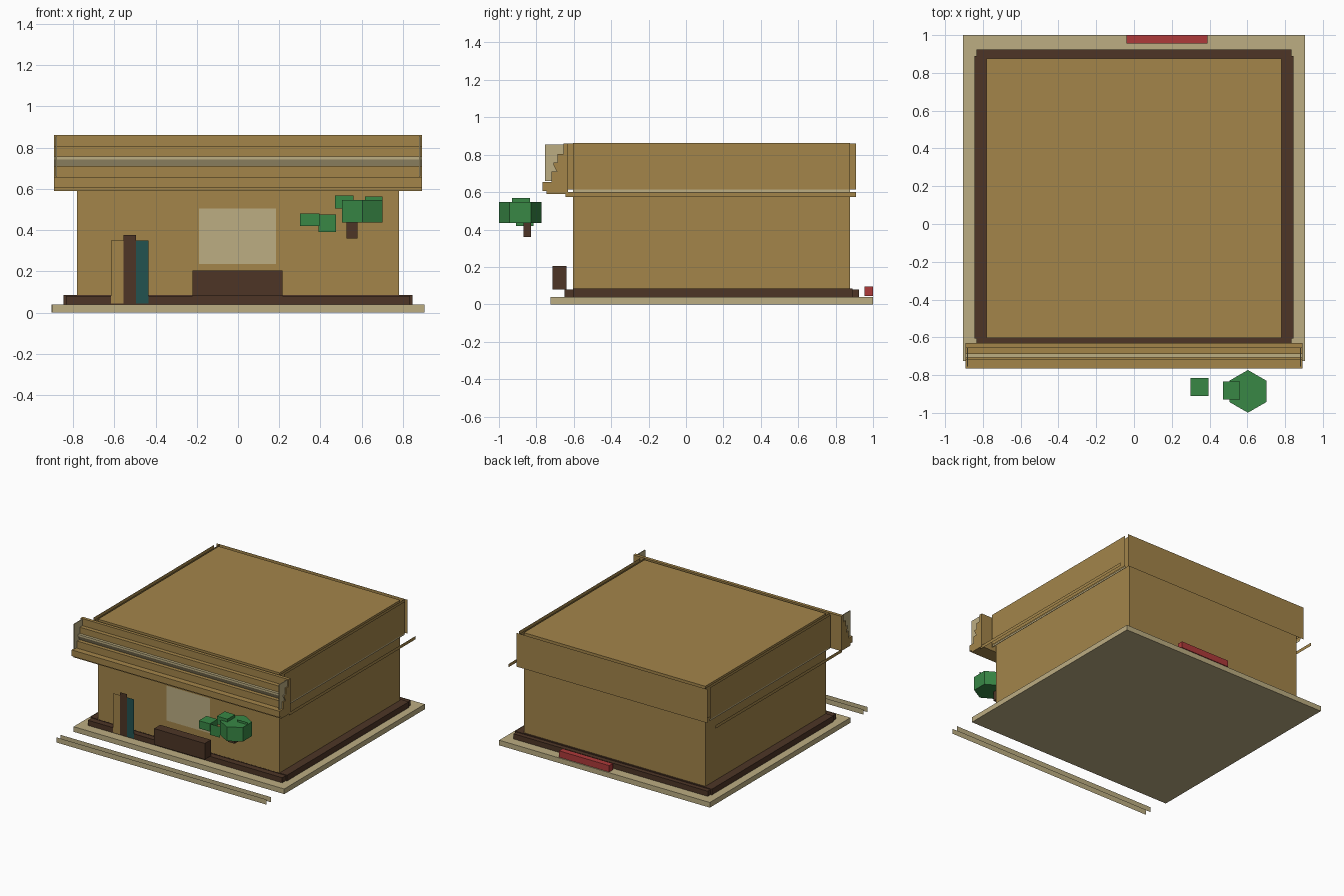
import bpy, bmesh, math
from mathutils import Matrix, Vector

cube = bpy.data.objects.get("Cube")
if cube:
    bpy.data.objects.remove(cube, do_unlink=True)


def material(name, *rgb):
    lin = [((c / 255 + 0.055) / 1.055) ** 2.4 for c in rgb] + [1.0]
    m = bpy.data.materials.new(name)
    m.use_nodes = True
    m.diffuse_color = lin
    m.node_tree.nodes["Principled BSDF"].inputs["Base Color"].default_value = lin
    return m


TAN = material("tan wall", 163, 133, 74)
BEIGE = material("beige stone", 188, 173, 130)
BROWN = material("dark brown", 77, 53, 38)
GREEN = material("leaf green", 56, 135, 69)
RED = material("red", 174, 58, 58)
TEAL = material("teal", 34, 82, 80)


def finish(name, bm, *mats):
    me = bpy.data.meshes.new(name)
    bm.to_mesh(me)
    bm.free()
    for m in mats:
        me.materials.append(m)
    ob = bpy.data.objects.new(name, me)
    bpy.context.collection.objects.link(ob)
    return ob


def box(name, mat, x, y, z):
    """Box from (min, max) ranges."""
    bm = bmesh.new()
    size = [b - a for a, b in (x, y, z)]
    mid = Vector([(a + b) / 2 for a, b in (x, y, z)])
    bmesh.ops.create_cube(bm, size=1, matrix=Matrix.Translation(mid) @ Matrix.Diagonal((*size, 1)))
    return finish(name, bm, mat)


def sheet(name, mat, corners):
    bm = bmesh.new()
    bm.faces.new([bm.verts.new(c) for c in corners])
    return finish(name, bm, mat)


def front_sheet(name, mat, x, y, z):
    return sheet(name, mat, [(x[0], y, z[0]), (x[1], y, z[0]), (x[1], y, z[1]), (x[0], y, z[1])])


def side_sheet(name, mat, x, y, z):
    return sheet(name, mat, [(x, y[0], z[0]), (x, y[1], z[0]), (x, y[1], z[1]), (x, y[0], z[1])])


# Ground slab, plinth and main block
box("ground_slab", BEIGE, (-.905, .905), (-.725, 1), (0, .04))
box("plinth_long", BROWN, (-.835, .835), (-.65, .925), (.04, .08))
box("plinth_wide", BROWN, (-.845, .845), (-.605, .89), (.04, .085))
box("main_block", TAN, (-.78, .78), (-.604, .877), (.04, .862))

# Thin parapet panels around the upper walls
front_sheet("back_parapet", TAN, (.82, -.82), .91, (.6, .862))
for side, label in ((1, "left"), (-1, "right")):
    side_sheet(label + "_parapet", TAN, side * .82, (-.604, .877), (.615, .862))
    side_sheet(label + "_parapet_backing", TAN, side * .795, (-.64, .91), (.615, .86))
    side_sheet(label + "_parapet_trim", BEIGE, side * .815, (-.604, .877), (.6, .615))
    side_sheet(label + "_eave_strip", TAN, side * .89, (-.645, .91), (.575, .6))
    # Flat bracket closing each cornice end
    box(label + "_cornice_bracket", BEIGE, sorted((side * .878, side * .884)),
        (-.755, -.64), (.66, .855))

# Stepped front cornice swept across the facade
profile = [(-.63, .86), (-.655, .86), (-.655, .805), (-.687, .805), (-.687, .757),
           (-.708, .757), (-.708, .743), (-.69, .71), (-.72, .71), (-.72, .655),
           (-.766, .655), (-.766, .607), (-.745, .607), (-.745, .59), (-.63, .59)]
bm = bmesh.new()
end = bm.faces.new([bm.verts.new((-.893, y, z)) for y, z in profile])
new = bmesh.ops.extrude_face_region(bm, geom=[end])["geom"]
bmesh.ops.translate(bm, vec=(1.786, 0, 0), verts=[v for v in new if isinstance(v, bmesh.types.BMVert)])
bmesh.ops.recalc_face_normals(bm, faces=bm.faces)
for f in bm.faces:
    c = f.calc_center_median()
    # Beige moulding in the middle of the steps
    if abs(c.x) < .1 and .71 < c.z < .76 and -.71 < c.y < -.69:
        f.material_index = 1
finish("front_cornice", bm, TAN, BEIGE)

# Window, planter and entrance
front_sheet("window", BEIGE, (-.19, .185), -.608, (.235, .505))
box("planter", BROWN, (-.22, .215), (-.715, -.64), (.08, .205))
front_sheet("door_frame", TAN, (-.615, -.555), -.654, (.045, .35))
front_sheet("door_post", BROWN, (-.555, -.495), -.656, (.045, .375))
front_sheet("door_leaf", TEAL, (-.495, -.435), -.654, (.045, .35))

# Curb strips in front and red bench at the back
for label, y in (("outer", -.94), ("inner", -.89)):
    front_sheet(label + "_curb", BEIGE, (-.9, .905), y, (0, .04))
box("back_bench", RED, (-.04, .39), (.955, 1), (.045, .095))

# Tree with a hexagonal crown and leaf blocks
bm = bmesh.new()
bmesh.ops.create_cone(bm, cap_ends=True, segments=6, radius1=.113, radius2=.113, depth=.11,
                      matrix=Matrix.Translation((.603, -.886, .491)))
top = max(v.co.y for v in bm.verts)
if top < -.78:
    bmesh.ops.rotate(bm, cent=(.603, -.886, 0), matrix=Matrix.Rotation(math.pi / 6, 3, "Z"), verts=bm.verts)
finish("tree_crown", bm, GREEN)
box("tree_trunk", BROWN, (.525, .58), (-.87, -.83), (.36, .437))
box("leaf_block_top", GREEN, (.47, .56), (-.93, -.835), (.505, .568))
box("leaf_block_side", GREEN, (.3, .395), (-.91, -.815), (.42, .48))
front_sheet("leaf_sheet_low", GREEN, (.39, .475), -.9, (.39, .475))
front_sheet("leaf_sheet_high", GREEN, (.615, .7), -.886, (.505, .563))
